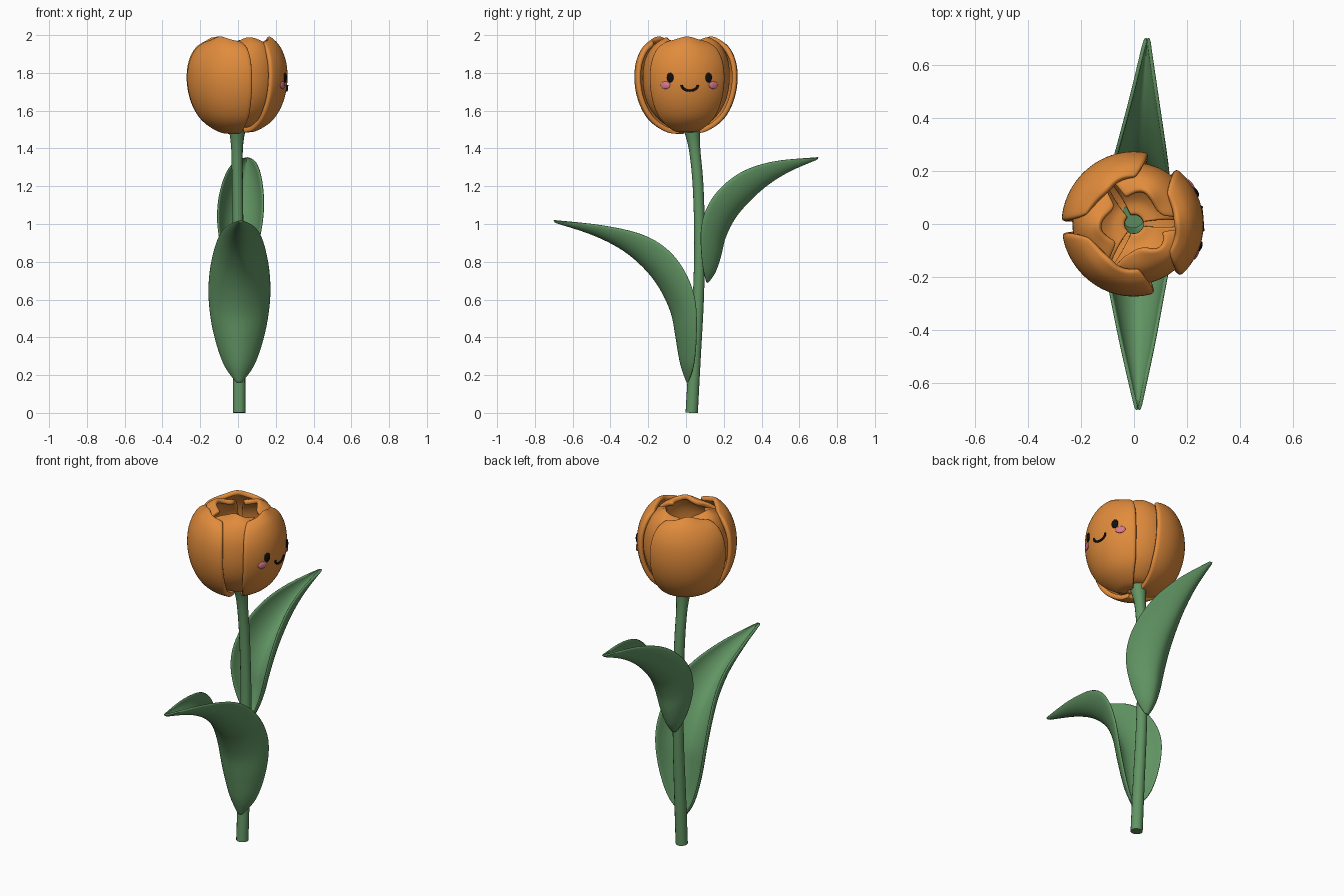
import bpy
from math import sin, cos, radians, pi, asin
from mathutils import Vector

if "Cube" in bpy.data.objects:
    bpy.data.objects.remove(bpy.data.objects["Cube"])


def material(name, rgb):
    m = bpy.data.materials.new(name)
    m.diffuse_color = (*rgb, 1)
    m.use_nodes = True
    m.node_tree.nodes["Principled BSDF"].inputs["Base Color"].default_value = m.diffuse_color
    return m


ORANGE = material("petal_orange", (0.75, 0.26, 0.045))
GREEN = material("leaf_green", (0.12, 0.30, 0.125))
BLACK = material("face_black", (0.005, 0.005, 0.005))
PINK = material("cheek_pink", (0.68, 0.19, 0.27))


def spline(points, t):
    """Catmull-Rom through a list of tuples, t in 0..1."""
    n = len(points) - 1
    i = min(int(t * n), n - 1)
    f = t * n - i
    a, b, c, d = (Vector(points[max(0, min(n, i + k))]) for k in (-1, 0, 1, 2))
    return 0.5 * (2 * b + (c - a) * f + (2 * a - 5 * b + 4 * c - d) * f ** 2
                  + (3 * b - a - 3 * c + d) * f ** 3)


def sheet(name, func, nu, nv, thickness, offset, mat):
    """Thick rounded sheet from func(u in -1..1, v in 0..1)."""
    verts = [func(-1 + 2 * i / nu, j / nv) for j in range(nv + 1) for i in range(nu + 1)]
    w = nu + 1
    faces = [(j * w + i, j * w + i + 1, (j + 1) * w + i + 1, (j + 1) * w + i)
             for j in range(nv) for i in range(nu)]
    me = bpy.data.meshes.new(name)
    me.from_pydata(verts, [], faces)
    me.polygons.foreach_set("use_smooth", [True] * len(faces))
    me.materials.append(mat)
    ob = bpy.data.objects.new(name, me)
    bpy.context.collection.objects.link(ob)
    s = ob.modifiers.new("thickness", 'SOLIDIFY')
    s.thickness, s.offset = thickness, offset
    b = ob.modifiers.new("round", 'SUBSURF')
    b.levels = b.render_levels = 1
    return ob


def tube(name, points, radii, depth, mat, order=4):
    cu = bpy.data.curves.new(name, 'CURVE')
    cu.dimensions = '3D'
    cu.bevel_depth, cu.bevel_resolution, cu.use_fill_caps = depth, 5, True
    sp = cu.splines.new('POLY')
    sp.points.add(len(points) - 1)
    sp.use_smooth = True
    for p, co, r in zip(sp.points, points, radii):
        p.co = (*co, 1)
        p.radius = r
    cu.materials.append(mat)
    ob = bpy.data.objects.new(name, cu)
    bpy.context.collection.objects.link(ob)
    return ob


# Stem: gently bowed, flaring under the flower (x, y, z, radius)
stem = [(.007, .03, 0, .033), (.006, .047, .3, .032), (.004, .065, .6, .03),
        (.001, .072, .9, .029), (-.003, .064, 1.2, .029), (-.005, .045, 1.4, .031), (-.004, .03, 1.51, .046)]
path = [spline(stem, k / 36) for k in range(37)]
tube("stem", [p[:3] for p in path], [p[3] for p in path], 1.0, GREEN)

# Leaves: midrib (y, z), raised edge (y, z), half width
lower = [(.01, .16, .012, .16, .006), (-.025, .26, .045, .26, .08), (-.05, .40, .058, .43, .135),
         (-.075, .53, .05, .60, .16), (-.135, .66, 0, .74, .157), (-.22, .77, -.09, .86, .135),
         (-.34, .87, -.23, .945, .105), (-.5, .95, -.45, .995, .062), (-.70, 1.015, -.705, 1.02, .005)]
upper = [(.11, .69, .108, .69, .006), (.15, .745, .09, .76, .05), (.18, .83, .078, .87, .09),
         (.205, .93, .08, .99, .115), (.255, 1.03, .115, 1.10, .12), (.33, 1.12, .19, 1.20, .108),
         (.43, 1.21, .31, 1.285, .083), (.55, 1.285, .48, 1.335, .048), (.70, 1.35, .705, 1.353, .005)]


def leaf(name, rows, x0, x1):
    def f(u, v):
        my, mz, ey, ez, w = spline(rows, v)
        k = abs(u) ** 1.7
        return (x0 + (x1 - x0) * v ** 2 + w * sin(u * 1.25) / sin(1.25),
                my + (ey - my) * k, mz + (ez - mz) * k)
    sheet(name, f, 16, 36, .014, 0, GREEN)


leaf("lower_leaf", lower, .006, .015)
leaf("upper_leaf", upper, .003, .05)

# Petals: cup profiles (radius, z)
OUTER = [(.035, 1.485), (.10, 1.493), (.185, 1.55), (.238, 1.64), (.262, 1.75),
         (.255, 1.86), (.218, 1.945), (.165, 1.99)]
INNER = [(.035, 1.51), (.10, 1.52), (.17, 1.58), (.213, 1.66), (.231, 1.76),
         (.222, 1.87), (.18, 1.95), (.115, 1.985)]


def petal(name, profile, angle, half, scale, wave, drop):
    def f(u, v):
        r, z = spline(profile, v)
        h = radians(half) * (.85 + .15 * min(1, v * 3)) * (1 - .2 * v ** 8)
        a = radians(angle) + u * h
        r = r * scale + wave * cos(3.5 * u + angle) * v ** 5
        z += v ** 4 * (-.03 * u ** 4 + .008 * cos(5 * u)) - drop * (1 - v)
        return (r * cos(a), r * sin(a), z)
    sheet(name, f, 20, 24, .027, -1, ORANGE)


petal("face_petal", OUTER, 2, 51, 1.0, .004, 0)
petal("outer_petal_back", OUTER, 128, 50, 1.04, .008, .005)
petal("outer_petal_front", OUTER, 237, 50, 1.04, .008, .008)
for k, (ang, wave) in enumerate([(62, .014), (182, .018), (300, .02)]):
    petal(f"inner_petal_{k + 1}", INNER, ang, 58, 1.0, wave, 0)


# Face on the +x petal
def on_petal(y, z, lift=0.0):
    v = min((k / 200 for k in range(60, 180)), key=lambda t: abs(spline(OUTER, t)[1] - z))
    r = spline(OUTER, v)[0] + lift
    a = asin(y / r)
    return Vector((r * cos(a), y, z)), a


def dot(name, y, z, ry, rz, mat):
    co, a = on_petal(y, z)
    bpy.ops.mesh.primitive_uv_sphere_add(segments=24, ring_count=12, radius=1, location=co,
                                         rotation=(0, 0, a))
    ob = bpy.context.object
    ob.name = name
    ob.scale = (.008, ry, rz)
    ob.data.materials.append(mat)
    bpy.ops.object.shade_smooth()


for side, s in (("left", -1), ("right", 1)):
    dot(f"{side}_eye", .018 + s * .102, 1.775, .019, .026, BLACK)
    dot(f"{side}_cheek", .018 + s * .127, 1.735, .028, .02, PINK)
smile = [on_petal(.02 - .043 * cos(pi * k / 16), 1.736 - .03 * sin(pi * k / 16), .001)[0]
         for k in range(17)]
tube("smile", smile, [1] * 17, .006, BLACK)
